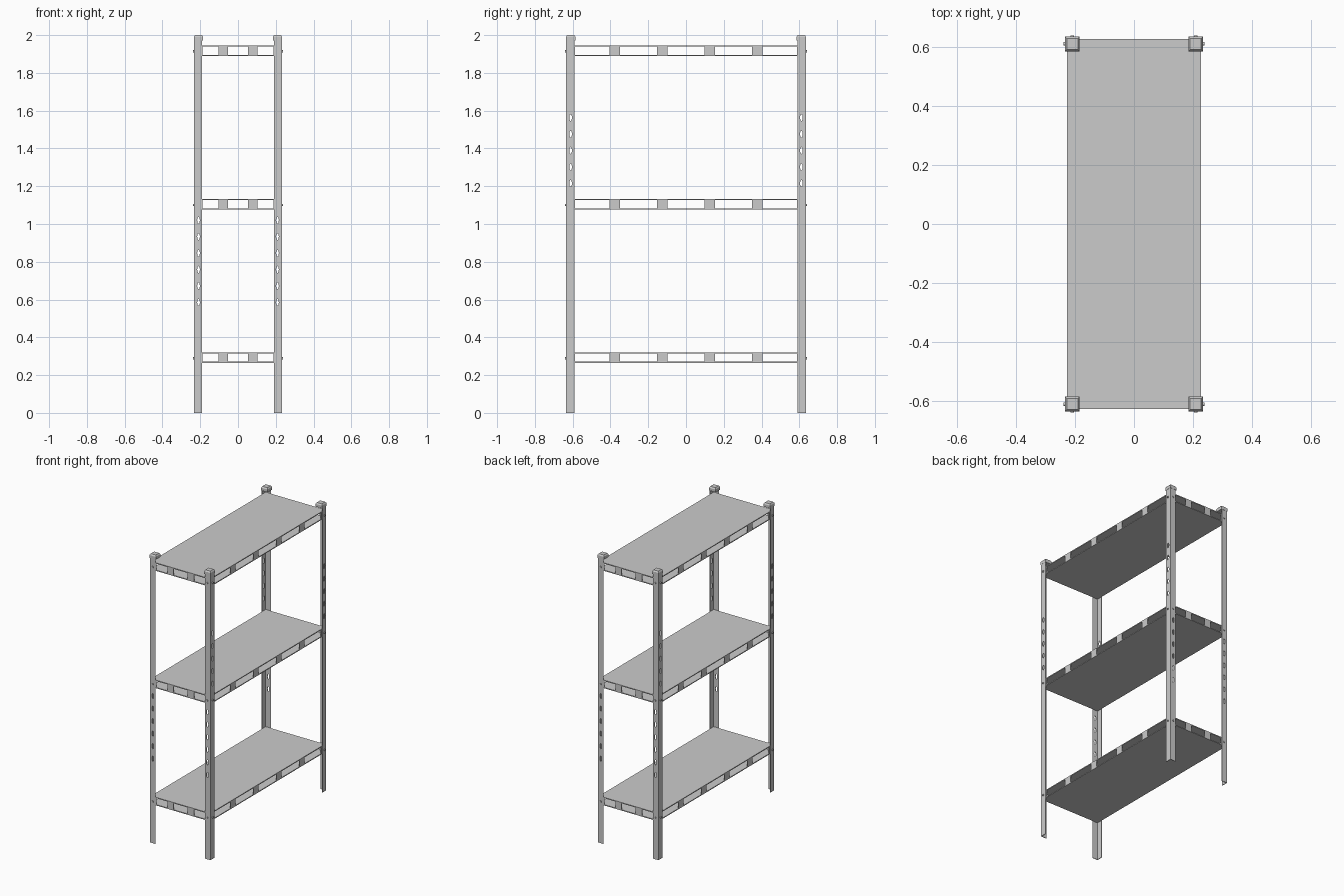
import bpy, bmesh, math
from mathutils import Matrix, Vector

if "Cube" in bpy.data.objects:
    bpy.data.objects.remove(bpy.data.objects["Cube"])

PX, PY = 0.2325, 0.634      # outer corner of the posts
SX, SY = 0.227, 0.628       # half size of the shelves
T = 0.004                   # sheet thickness
SHELVES = [0.265, 1.077, 1.890]
H = 0.056                   # shelf height
CORNERS = [(sx, sy) for sx in (-1, 1) for sy in (-1, 1)]


def finish(name, bm):
    bmesh.ops.recalc_face_normals(bm, faces=bm.faces[:])
    me = bpy.data.meshes.new(name)
    bm.to_mesh(me)
    bm.free()
    ob = bpy.data.objects.new(name, me)
    bpy.context.collection.objects.link(ob)
    return ob


def box(bm, x0, x1, y0, y1, z0, z1):
    m = Matrix.Translation(((x0 + x1) / 2, (y0 + y1) / 2, (z0 + z1) / 2))
    m = m @ Matrix.Diagonal((abs(x1 - x0), abs(y1 - y0), abs(z1 - z0), 1))
    return bmesh.ops.create_cube(bm, size=1, matrix=m)["verts"]


def disc(bm, loc, axis, r, depth, stretch=1, seg=12):
    rot = Vector((0, 0, 1)).rotation_difference(Vector(axis)).to_matrix().to_4x4()
    m = Matrix.Translation(loc) @ Matrix.Diagonal((1, 1, stretch, 1)) @ rot
    bmesh.ops.create_cone(bm, cap_ends=True, segments=seg, radius1=r, radius2=r,
                          depth=depth, matrix=m)


def mirrored(bm, sx, sy):
    bmesh.ops.scale(bm, vec=(sx, sy, 1), verts=bm.verts[:])
    return bm


def slot_cutter(sx, sy):
    bm = bmesh.new()
    for i in range(6):      # slots in the short-side flange
        disc(bm, (0.209, PY, 0.585 + 0.087 * i), (0, 1, 0), 0.007, 0.03, 2.6)
    for i in range(5):      # slots in the long-side flange
        disc(bm, (PX, 0.611, 1.215 + 0.087 * i), (1, 0, 0), 0.007, 0.03, 2.6)
    ob = finish("slot_cutter", mirrored(bm, sx, sy))
    ob.hide_render = True
    return ob


# Corner posts: L-angle profile, extruded, with slots cut out
def post(sx, sy):
    w = 0.043
    prof = [(PX, PY), (PX - w, PY), (PX - w, PY - T),
            (PX - T, PY - T), (PX - T, PY - w), (PX, PY - w)]
    bm = bmesh.new()
    face = bm.faces.new([bm.verts.new((x, y, 0)) for x, y in prof])
    ext = bmesh.ops.extrude_face_region(bm, geom=[face])["geom"]
    bmesh.ops.translate(bm, vec=(0, 0, 1.985),
                        verts=[v for v in ext if isinstance(v, bmesh.types.BMVert)])
    ob = finish("corner_post", mirrored(bm, sx, sy))
    cutter = slot_cutter(sx, sy)
    mod = ob.modifiers.new("slots", "BOOLEAN")
    mod.operation, mod.solver, mod.object = "DIFFERENCE", "EXACT", cutter
    bpy.context.view_layer.objects.active = ob
    ob.select_set(True)
    bpy.ops.object.modifier_apply(modifier=mod.name)
    bpy.data.objects.remove(cutter)


# Post caps: square plug with a tapered top
def cap(sx, sy):
    bm = bmesh.new()
    cx, cy = PX - 0.0235, PY - 0.0235
    box(bm, cx - 0.025, cx + 0.025, cy - 0.025, cy + 0.025, 1.972, 1.991)
    top = box(bm, cx - 0.025, cx + 0.025, cy - 0.025, cy + 0.025, 1.991, 2.0)
    for v in top:
        if v.co.z > 1.995:
            v.co.x = cx + (v.co.x - cx) * 0.75
            v.co.y = cy + (v.co.y - cy) * 0.75
    finish("post_cap", mirrored(bm, sx, sy))


# Bolts through both flanges at every shelf
def bolts(sx, sy):
    bm = bmesh.new()
    for z in SHELVES:
        disc(bm, (0.209, PY, z + 0.024), (0, 1, 0), 0.006, 0.012)
        disc(bm, (PX, 0.611, z + 0.024), (1, 0, 0), 0.006, 0.012)
    finish("post_bolts", mirrored(bm, sx, sy))


for sx, sy in CORNERS:
    post(sx, sy)
    cap(sx, sy)
    bolts(sx, sy)

# Shelves: top and bottom sheets joined by tabs around the open edge
for z in SHELVES:
    for name, z0 in (("shelf_top", z + H - 0.006), ("shelf_bottom", z)):
        bm = bmesh.new()
        box(bm, -SX, SX, -SY, SY, z0, z0 + 0.006)
        finish(name, bm)
    bm = bmesh.new()
    a, b = z + 0.006, z + H - 0.006
    for s in (-1, 1):
        for x in (-0.078, 0.078):
            box(bm, x - 0.024, x + 0.024, s * (SY - T), s * SY, a, b)
        for i in range(4):
            y = -0.3775 + 0.2517 * i
            box(bm, s * (SX - T), s * SX, y - 0.027, y + 0.027, a, b)
    for sx, sy in CORNERS:
        box(bm, sx * 0.187, sx * SX, sy * (SY - T), sy * SY, a, b)
        box(bm, sx * (SX - T), sx * SX, sy * 0.587, sy * (SY - T), a, b)
    finish("shelf_edge_tabs", bm)
